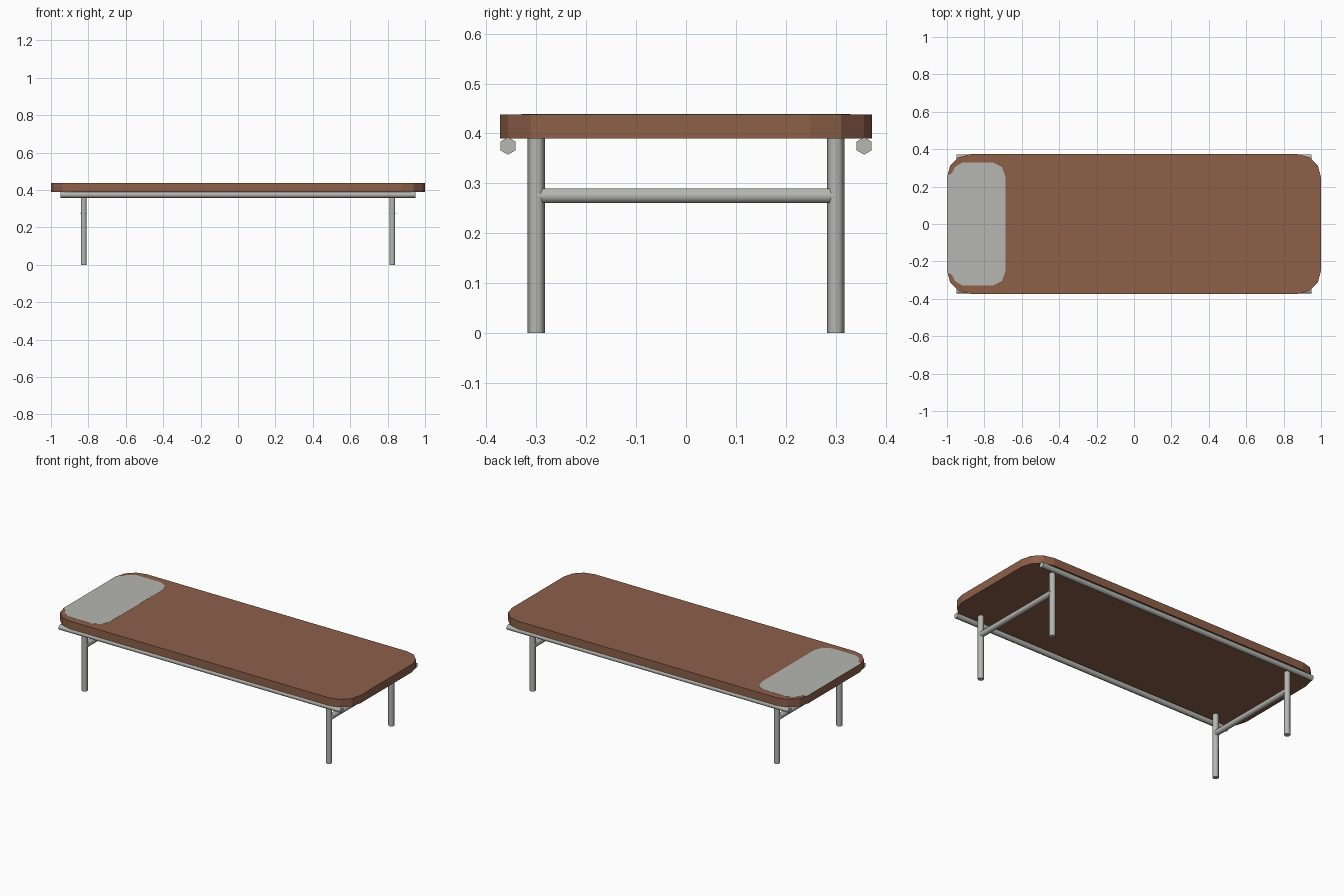
import bpy, bmesh
from math import sin, cos, pi, radians
from mathutils import Matrix, Vector

cube = bpy.data.objects.get("Cube")
if cube:
    bpy.data.objects.remove(cube, do_unlink=True)


def material(name, rgb):
    m = bpy.data.materials.new(name)
    m.use_nodes = True
    m.diffuse_color = (*rgb, 1)
    m.node_tree.nodes["Principled BSDF"].inputs["Base Color"].default_value = (*rgb, 1)
    return m


BROWN = material("brown leather", (0.265, 0.115, 0.066))
GREY = material("pale grey", (0.465, 0.47, 0.44))


def finish(name, bm, mat):
    bmesh.ops.recalc_face_normals(bm, faces=bm.faces)
    mesh = bpy.data.meshes.new(name)
    bm.to_mesh(mesh)
    bm.free()
    mesh.materials.append(mat)
    ob = bpy.data.objects.new(name, mesh)
    bpy.context.collection.objects.link(ob)
    return ob


def slab(name, outline, z0, z1, mat):
    """Flat plate with a given outline."""
    bm = bmesh.new()
    face = bm.faces.new([bm.verts.new((x, y, z0)) for x, y in outline])
    top = bmesh.ops.extrude_face_region(bm, geom=[face])["geom"]
    verts = [v for v in top if isinstance(v, bmesh.types.BMVert)]
    bmesh.ops.translate(bm, verts=verts, vec=(0, 0, z1 - z0))
    return finish(name, bm, mat)


def tube(name, centre, length, radius, axis="Z"):
    """Six-sided smooth tube along one axis."""
    rot = Matrix.Identity(4)
    if axis != "Z":
        turn = "Y" if axis == "X" else "X"
        rot = Matrix.Rotation(pi / 2, 4, turn) @ Matrix.Rotation(pi / 2, 4, "Z")
    bm = bmesh.new()
    bmesh.ops.create_cone(bm, cap_ends=True, segments=6, radius1=radius, radius2=radius,
                          depth=length, matrix=Matrix.Translation(Vector(centre)) @ rot)
    ob = finish(name, bm, GREY)
    bpy.ops.object.select_all(action="DESELECT")
    ob.select_set(True)
    bpy.context.view_layer.objects.active = ob
    bpy.ops.object.shade_smooth_by_angle(angle=radians(70))


def rounded(hx, hy, r, steps=3):
    """Rectangle outline with faceted round corners."""
    pts = []
    for q, (sx, sy) in enumerate([(1, 1), (-1, 1), (-1, -1), (1, -1)]):
        for i in range(steps + 1):
            a = (q + i / steps) * pi / 2
            pts.append((sx * (hx - r) + r * cos(a), sy * (hy - r) + r * sin(a)))
    return pts


# Mattress slab
slab("mattress", rounded(1.0, 0.373, 0.124), 0.39, 0.438, BROWN)

# Head panel set into the slab top
half = [(-1.0, 0.26), (-0.975, 0.27), (-0.955, 0.307), (-0.915, 0.33),
        (-0.755, 0.33), (-0.705, 0.305), (-0.687, 0.25)]
slab("head_panel", half + [(x, -y) for x, y in reversed(half)], 0.436, 0.4388, GREY)

# Rails, legs and cross bars
for side, sy in (("front", -1), ("back", 1)):
    tube(side + "_rail", (0, sy * 0.357, 0.375), 1.9, 0.0175, "X")
    for end, sx in (("left", 1), ("right", -1)):
        tube(f"{side}_{end}_leg", (sx * 0.825, sy * 0.3, 0.195), 0.39, 0.0175)
for end, sx in (("left", 1), ("right", -1)):
    tube(end + "_cross_bar", (sx * 0.825, 0, 0.275), 0.6, 0.0172, "Y")
